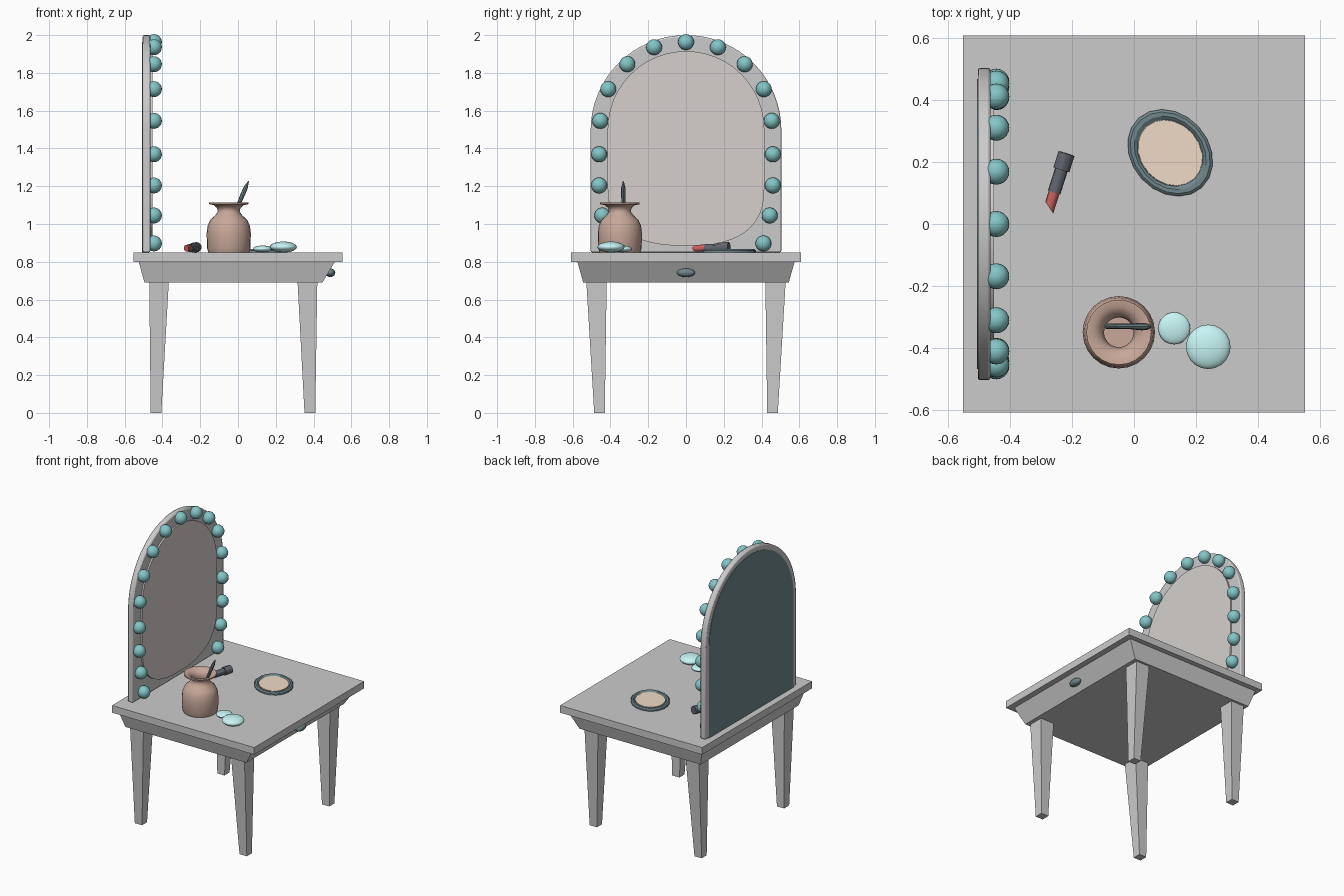
import bpy, bmesh, math
from mathutils import Vector

if "Cube" in bpy.data.objects:
    bpy.data.objects.remove(bpy.data.objects["Cube"])

def material(name, r, g, b):
    m = bpy.data.materials.new(name)
    m.diffuse_color = (r, g, b, 1)
    m.use_nodes = True
    m.node_tree.nodes["Principled BSDF"].inputs["Base Color"].default_value = m.diffuse_color
    return m

TEAL = material("teal", 0.23, 0.56, 0.57)
DARK = material("dark_teal", 0.16, 0.24, 0.26)
GLASS = material("mirror_glass", 0.67, 0.63, 0.61)
CLAY = material("clay", 0.58, 0.39, 0.32)
AQUA = material("aqua", 0.58, 0.92, 0.92)
SKIN = material("powder", 0.87, 0.71, 0.57)
RED = material("red", 0.58, 0.12, 0.11)
BLACK = material("black", 0.12, 0.13, 0.16)

def finish(name, verts, faces, mat=None, smooth=None):
    bm = bmesh.new()
    vs = [bm.verts.new(v) for v in verts]
    for f in faces:
        bm.faces.new([vs[i] for i in f])
    bmesh.ops.remove_doubles(bm, verts=bm.verts, dist=1e-5)
    bmesh.ops.recalc_face_normals(bm, faces=bm.faces)
    me = bpy.data.meshes.new(name)
    bm.to_mesh(me)
    bm.free()
    ob = bpy.data.objects.new(name, me)
    bpy.context.collection.objects.link(ob)
    if mat:
        me.materials.append(mat)
    if smooth:
        shade(ob, smooth)
    return ob

def shade(ob, angle):
    bpy.ops.object.select_all(action='DESELECT')
    ob.select_set(True)
    bpy.context.view_layer.objects.active = ob
    bpy.ops.object.shade_smooth_by_angle(angle=math.radians(angle))

def loft(name, rings, mat=None, smooth=None):
    """Skin a stack of equal-length rings and cap both ends."""
    n = len(rings[0])
    faces = [(k*n + i, k*n + (i+1) % n, (k+1)*n + (i+1) % n, (k+1)*n + i)
             for k in range(len(rings) - 1) for i in range(n)]
    faces += [tuple(range(n)), tuple(range((len(rings)-1)*n, len(rings)*n))]
    return finish(name, [v for r in rings for v in r], faces, mat, smooth)

def rect(x0, x1, y0, y1, z):
    return [(x0, y0, z), (x1, y0, z), (x1, y1, z), (x0, y1, z)]

def circle(r, z, n, ry=None):
    return [(r*math.cos(2*math.pi*i/n), (ry or r)*math.sin(2*math.pi*i/n), z) for i in range(n)]

def ellipsoid(name, loc, scale, mat, seg=20, rings=12):
    bpy.ops.mesh.primitive_uv_sphere_add(segments=seg, ring_count=rings, radius=1, location=loc)
    ob = bpy.context.object
    ob.name, ob.scale = name, scale
    ob.data.materials.append(mat)
    shade(ob, 60)
    return ob

# table
loft("table_top", [rect(-.553, .553, -.61, .61, z) for z in (.80, .85)])
loft("apron", [rect(-.495, .447, -.544, .544, .69), rect(-.526, .513, -.575, .575, .80)])
for side, s in (("front", -1), ("back", 1)):
    for end, top, bot in (("left", (-.47, -.366), (-.462, -.406)),
                          ("right", (.315, .42), (.352, .409))):
        y0, y1 = sorted((s*.43, s*.486))
        t0, t1 = sorted((s*.42, s*.528))
        loft(f"{side}_{end}_leg", [rect(*bot, y0, y1, 0), rect(*top, t0, t1, .70)])
ellipsoid("drawer_knob", (.488, 0, .742), (.027, .048, .023), DARK)

# mirror frame: arch with straight sides
def arch(r, zc, zb):
    pts = [(r*math.cos(math.pi*i/32), zc + r*math.sin(math.pi*i/32)) for i in range(33)]
    return pts + [(-r, zb), (r, zb)]

def slab(name, outline, x0, x1, mat=None):
    return loft(name, [[(x, y, z) for y, z in outline] for x in (x0, x1)], mat)

frame = slab("mirror_frame", arch(.505, 1.495, .85), -.505, -.464)
bev = frame.modifiers.new("bevel", 'BEVEL')
bev.width, bev.segments, bev.limit_method = .008, 2, 'ANGLE'
shade(frame, 40)
slab("mirror_back", arch(.468, 1.495, .85), -.508, -.495, DARK)

# glass: round top, squarish rounded bottom
glass = [(.415*math.cos(math.pi*i/24), 1.5 + .415*math.sin(math.pi*i/24)) for i in range(25)]
for i in range(25):
    a = math.pi + math.pi*i/24
    c, s = math.cos(a), math.sin(a)
    glass.append((math.copysign(.415*abs(c)**.78, c), 1.2 - .315*abs(s)**.78))
shade(slab("mirror_glass", glass, -.48, -.453, GLASS), 40)

# bulbs around the frame
bulbs = [(0, 1.963), (.169, 1.936), (.311, 1.846), (.412, 1.714), (.454, 1.546),
         (.46, 1.369), (.46, 1.204), (.443, 1.045), (.41, .897)]
for i, (y, z) in enumerate(bulbs):
    for s in ((1, -1) if y else (1,)):
        ellipsoid(f"bulb_{i}_{'back' if s > 0 else 'front'}", (-.445, s*y, z), (.042,)*3, TEAL)

# vase with hollow neck
profile = [(.108, .85), (.115, .87), (.117, .95), (.112, .99), (.098, 1.022), (.072, 1.045),
           (.058, 1.065), (.062, 1.085), (.08, 1.1), (.105, 1.105), (.105, 1.114), (.082, 1.112),
           (.058, 1.095), (.048, 1.065), (.06, 1.03), (.1, .98), (.1, .87)]
vase = loft("vase", [circle(r, z, 24) for r, z in profile], CLAY, 50)
vase.location = (-.049, -.35, 0)

# helper: aim a lofted part along a direction
def aim(ob, start, end):
    ob.location = start
    ob.rotation_euler = (Vector(end) - Vector(start)).to_track_quat('Z', 'Y').to_euler()

pencil = loft("brush", [circle(r, z, 8) for r, z in
              ((.009, 0), (.009, .2), (.012, .29), (.011, .33), (.002, .368))], DARK, 40)
aim(pencil, (-.09, -.33, .89), (.055, -.332, 1.225))

# cotton pads
ellipsoid("small_puff", (.13, -.337, .868), (.052, .052, .018), AQUA)
ellipsoid("large_puff", (.24, -.397, .878), (.072, .072, .029), AQUA)

# compact
rim = loft("compact_case", [circle(a, z, 20, b) for a, b, z in
           ((.152, .125, .85), (.152, .125, .86), (.143, .117, .867), (.128, .106, .867),
            (.117, .098, .860))], DARK, 30)
powder = loft("compact_powder", [circle(a, z, 20, b) for a, b, z in
              ((.117, .098, .852), (.114, .095, .863))], SKIN)
for ob in (rim, powder):
    ob.location = (.117, .23, 0)
    ob.rotation_euler.z = math.radians(-48)

# lipstick lying on the table
tip, tail = (-.278, .04, .871), (-.218, .228, .877)
cap = loft("lipstick_cap", [circle(r, z, 12) for r, z in
           ((.021, .065), (.021, .142), (.027, .142), (.027, .197))], BLACK, 30)
slant = [(x, y, .014 + x*.8) for x, y, z in circle(.018, 0, 12)]
stick = loft("lipstick_stick", [slant, circle(.018, .07, 12)], RED, 30)
for ob in (cap, stick):
    aim(ob, tip, tail)
